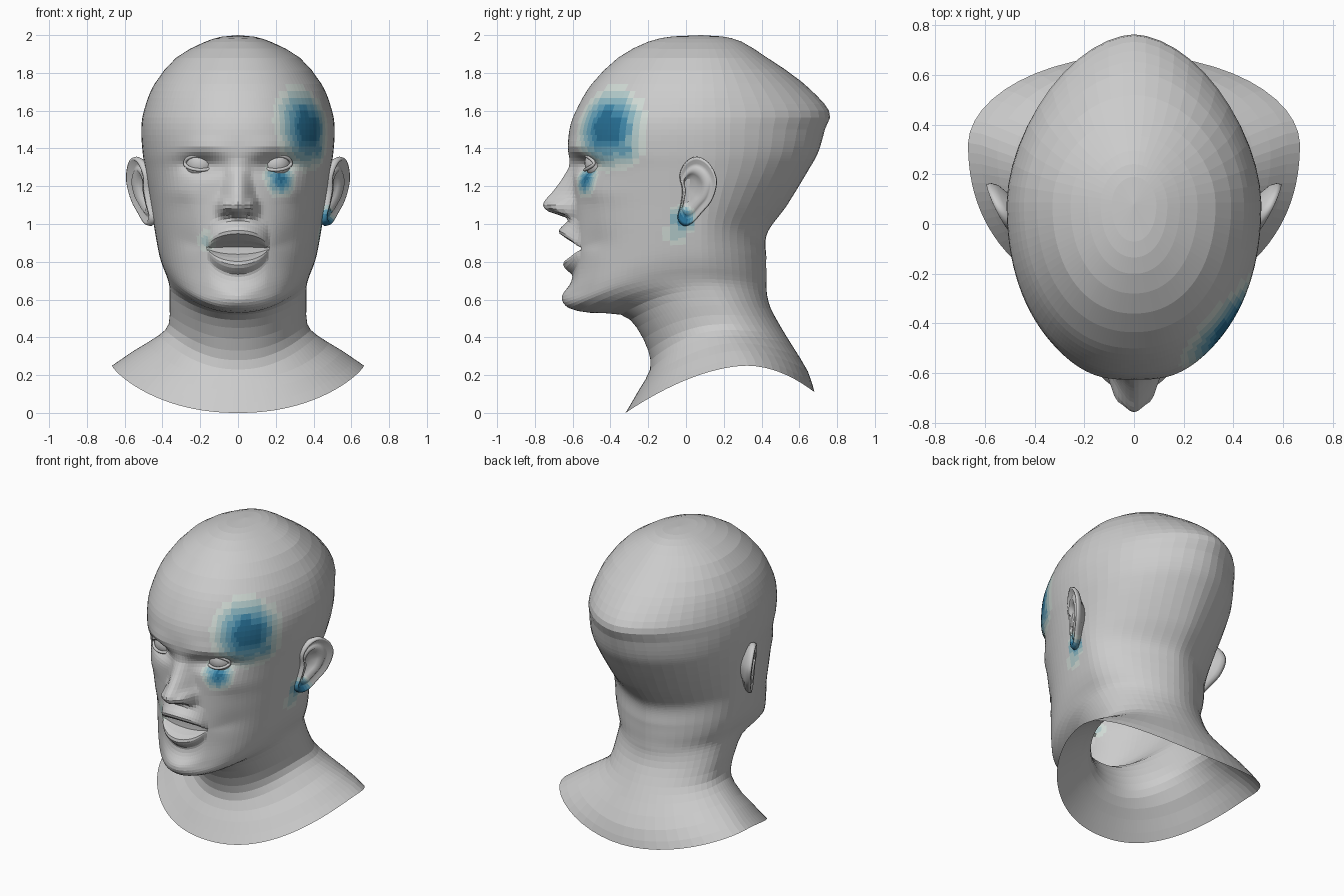
import bpy, bmesh
from math import sin, cos, pi, exp, sqrt, ceil
from mathutils import Vector

if "Cube" in bpy.data.objects:
    bpy.data.objects.remove(bpy.data.objects["Cube"])


# ---------- helpers ----------
def material(name, rgb):
    m = bpy.data.materials.new(name)
    m.diffuse_color = (*rgb, 1)
    m.use_nodes = True
    m.node_tree.nodes["Principled BSDF"].inputs["Base Color"].default_value = m.diffuse_color
    return m


SHADES = [material("skin", (.8, .8, .78)), material("tint_faint", (.64, .71, .67)),
          material("tint_pale", (.46, .61, .61)), material("tint_light", (.26, .48, .55)),
          material("tint_mid", (.13, .36, .49)), material("tint_strong", (.05, .25, .41)),
          material("tint_core", (.02, .16, .30))]

# painted spots: centre, radius, strength
SPOTS = [((.37, -.42, 1.51), .27, 1.15), ((.42, -.33, 1.40), .14, .7), ((.22, -.52, 1.235), .12, 1),
         ((.48, -.02, 1.02), .10, 1.15), ((.44, -.05, .95), .10, .45), ((-.17, -.56, .91), .09, .4)]


def lerp_table(table, z):
    if z <= table[0][0] or z >= table[-1][0]:
        return 0.0
    for (a, p), (b, q) in zip(table, table[1:]):
        if z <= b:
            return p + (q - p) * (z - a) / (b - a)


def catmull(p0, p1, p2, p3, t):
    return [.5 * (2 * b + (c - a) * t + (2 * a - 5 * b + 4 * c - d) * t * t
                  + (3 * b - a - 3 * c + d) * t ** 3) for a, b, c, d in zip(p0, p1, p2, p3)]


def gauss(x, z, cx, cz, rx, rz):
    return exp(-((x - cx) / rx) ** 2 - ((z - cz) / rz) ** 2)


def skin_loops(name, loops, tip, smooth=False):
    """Join closed loops with quads, close the last one at tip, then paint the faces."""
    bm = bmesh.new()
    rows = [[bm.verts.new(p) for p in loop] for loop in loops]
    n = len(rows[0])
    for a, b in zip(rows, rows[1:]):
        for i in range(n):
            bm.faces.new((a[i], b[i], b[(i + 1) % n], a[(i + 1) % n]))
    c = bm.verts.new(tip)
    for i in range(n):
        bm.faces.new((rows[-1][i], c, rows[-1][(i + 1) % n]))
    bmesh.ops.recalc_face_normals(bm, faces=bm.faces)
    for f in bm.faces:
        c = f.calc_center_median()
        w = max(s * max(0, 1 - (c - Vector(p)).length / r) for p, r, s in SPOTS)
        f.material_index = min(6, int(w * 7.5))
        f.smooth = smooth
    me = bpy.data.meshes.new(name)
    bm.to_mesh(me)
    bm.free()
    for m in SHADES:
        me.materials.append(m)
    ob = bpy.data.objects.new(name, me)
    bpy.context.collection.objects.link(ob)
    return ob


# ---------- head and neck shell ----------
# key rings: front z, front y, side z, half width, back z, back y
RINGS = [(2.0, .08, 2.0, 0, 2.0, .08), (1.993, -.07, 1.991, .09, 1.993, .19),
         (1.965, -.20, 1.96, .185, 1.965, .295),
         (1.88, -.36, 1.88, .328, 1.88, .43), (1.74, -.50, 1.74, .443, 1.755, .61),
         (1.60, -.582, 1.60, .498, 1.60, .757), (1.50, -.617, 1.50, .512, 1.50, .735),
         (1.38, -.622, 1.38, .505, 1.38, .70), (1.28, -.605, 1.28, .49, 1.28, .645),
         (1.10, -.60, 1.12, .465, 1.10, .535), (.93, -.60, .99, .445, .95, .43),
         (.72, -.60, .85, .42, .82, .425), (.62, -.61, .78, .40, .75, .425),
         (.555, -.60, .73, .38, .70, .425), (.53, -.50, .69, .367, .66, .427),
         (.52, -.34, .65, .362, .62, .43), (.45, -.26, .57, .362, .55, .45),
         (.33, -.20, .47, .367, .45, .505), (.23, -.19, .41, .42, .36, .56),
         (.12, -.25, .33, .55, .22, .645), (0, -.32, .25, .667, .11, .68)]

NOSE = [(1.02, 0), (1.035, .025), (1.055, .10), (1.07, .138), (1.09, .157), (1.11, .157),
        (1.13, .143), (1.16, .113), (1.225, .062), (1.30, .014), (1.35, 0)]
LIPS = [(.69, 0), (.73, .0), (.75, .025), (.775, .052), (.80, .05), (.825, .0), (.84, -.045),
        (.885, -.045), (.905, .005), (.935, .05), (.955, .078), (.975, .07), (1.01, .03), (1.05, 0)]


def mouth_width(x):
    return max(0, 1 - (x / .16) ** 2) ** .6


def face_detail(x, z, row):
    """How far the face stands out from the plain ring; row is the ring's front height."""
    x = abs(x)
    # nose ridge, wings and nostrils
    low = min(1, max(0, (1.25 - row) / .14))
    t = min(x / (.08 + .035 * low), 1)
    d = lerp_table(NOSE, row) * (1 - t * t) ** 1.9
    d += .055 * gauss(x, row, .078, 1.092, .030, .036) - .03 * gauss(x, row, .045, 1.05, .02, .014)
    # open lips, fading toward the corners
    d += lerp_table(LIPS, row) * mouth_width(x)
    # eye sockets, brows, cheekbones, cheek hollows, chin
    d -= .068 * gauss(x, z, .20, 1.313, .105, .05)
    d += .013 * gauss(x, z, .18, 1.405, .13, .045)
    d += .015 * gauss(x, z, .30, 1.17, .09, .06)
    d -= .018 * gauss(x, z, .27, .92, .08, .10)
    d += .047 * gauss(x, z, 0, .61, .13, .06)
    return d


def mouth_pull(x, z):
    """Draw the rows together at the corners of the mouth."""
    x, dz = abs(x), z - .86
    k = max(mouth_width(x), .3) if x < .155 else min(1, .3 + (x - .155) * 3.5)
    fall = min(1, max(0, (.24 - abs(dz)) / .18))
    return .86 + dz * (1 - (1 - k) * fall)


half = [.03 * i for i in range(24)] + [.69 + .06 * i for i in range(1, 16)]
last = half[-1]
half += [last + (pi - last) * i / 12 for i in range(1, 13)]
angles = half + [-t for t in reversed(half[1:-1])]


def head_loop(ring):
    zf, yf, zs, w, zb, yb = ring
    yc = .08 + .24 * min(1, max(0, (.70 - zs) / .43))
    # rounder at the crown and hem, tighter at the nape
    nb = 1.95 - .2 * exp(-((zb - 1.6) / .22) ** 2) - .33 * exp(-((zb - .98) / .28) ** 2)
    pts = []
    for t in angles:
        s, c = sin(t), cos(t)
        front = c > 0
        n = 2.15 if front else nb
        x = w * abs(s) ** (2 / n) * (1 if s > 0 else -1)
        y = yc + ((yf if front else yb) - yc) * abs(c) ** (2 / n)
        z = zs + ((zf if front else zb) - zs) * abs(c) ** (1.6 if front and zs < .4 else 2)
        if front and .5 < zf < 1.6:
            y -= face_detail(x, z, zf) * min(1, c * 2)
            z += (mouth_pull(x, zf) - zf) * min(1, c * 2)
        pts.append(Vector((x, y, z)))
    return pts


loops = []
K = RINGS + [RINGS[-1]]
for i in range(1, len(K) - 2):
    zf = K[i][0]
    pitch = .018 if .55 < zf < 1.45 else .035 if 1.45 < zf < 1.75 else 1
    steps = max(2, ceil((zf - K[i + 1][0]) / pitch))
    loops += [head_loop(catmull(*K[i - 1:i + 3], j / steps)) for j in range(steps)]
loops.append(head_loop(catmull(*K[-4:-1], K[-1], .99)))
loops.append(head_loop(RINGS[-1]))
del loops[-2]
skin_loops("head_and_neck", loops[::-1], Vector((0, .08, 2.0)))

# ---------- ears ----------
OUTLINE = [(.06, 1.357), (.12, 1.325), (.158, 1.26), (.162, 1.20), (.135, 1.12), (.085, 1.06),
           (.035, 1.005), (-.012, .99), (-.045, 1.03), (-.03, 1.10), (-.02, 1.18), (-.035, 1.26), (0, 1.33)]
# scale of outline, outward offset, forward shift
EAR_LOOPS = [(.50, -.10, -.02), (.70, -.06, -.01), (.94, -.034, 0), (1, -.012, 0), (.97, .008, 0),
             (.90, .010, 0), (.80, -.014, 0), (.69, -.006, -.002), (.59, .008, -.008),
             (.48, -.016, -.018), (.32, -.034, -.024)]
n = len(OUTLINE)
smooth_outline = [catmull(*[OUTLINE[(i + k) % n] for k in (-1, 0, 1, 2)], j / 3)
                  for i in range(n) for j in range(3)]
for side, label in ((1, "right"), (-1, "left")):
    ear = []
    for scale, out, shift in EAR_LOOPS:
        loop = []
        for u, v in smooth_outline:
            y = .045 + (u - .045) * scale + shift
            z = 1.18 + (v - 1.18) * scale
            loop.append(Vector((side * (.497 + .5 * y + .12 * (z - 1.17) + out), y, z)))
        ear.append(loop)
    skin_loops("ear_" + label, ear, sum(ear[-1], Vector()) / len(ear[-1]), smooth=True)

    # ---------- eyes and eyelids ----------
    cx, cy, cz, r = side * .197, -.452, 1.322, .085
    bpy.ops.mesh.primitive_uv_sphere_add(segments=24, ring_count=14, radius=r, location=(cx, cy, cz))
    eye = bpy.context.object
    eye.name = "eyeball_" + label
    eye.data.materials.append(SHADES[0])
    bpy.ops.object.shade_smooth()

    lid = bpy.data.curves.new("eyelids_" + label, 'CURVE')
    lid.dimensions = '3D'
    lid.bevel_depth = .009
    lid.bevel_resolution = 2
    sp = lid.splines.new('POLY')
    sp.points.add(31)
    for i, p in enumerate(sp.points):
        t = 2 * pi * i / 32
        dx, dz = .084 * cos(t), (.043 if sin(t) > 0 else .036) * sin(t)
        p.co = (cx + dx, cy - sqrt(.091 ** 2 - dx * dx - dz * dz), cz + dz, 1)
    sp.use_cyclic_u = True
    lid.materials.append(SHADES[0])
    bpy.context.collection.objects.link(bpy.data.objects.new("eyelids_" + label, lid))
